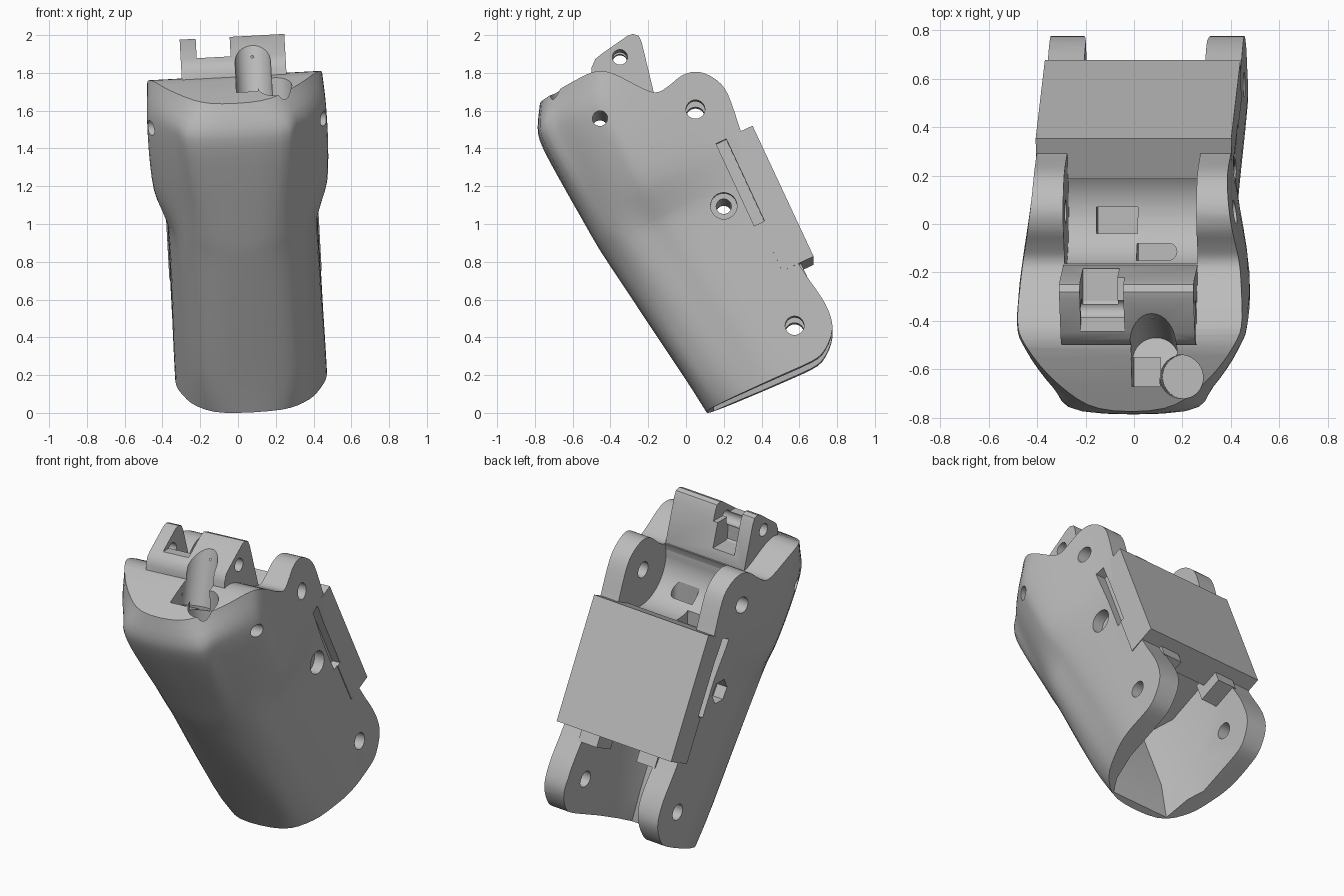
import bpy, bmesh, math
from mathutils import Matrix, Vector

cube = bpy.data.objects.get("Cube")
if cube:
    bpy.data.objects.remove(cube)

grey = bpy.data.materials.new("light_grey")
grey.use_nodes = True
grey.diffuse_color = (0.5, 0.5, 0.5, 1)
grey.node_tree.nodes["Principled BSDF"].inputs["Base Color"].default_value = (0.5, 0.5, 0.5, 1)

TILT = Matrix.Rotation(math.radians(25), 4, 'X')   # long axis leans towards the front
FLAT = Matrix.Identity(4)


def spline(pts, n=4):
    """Smooth curve through the points."""
    pts = [Vector(p) for p in pts]
    pts = [pts[0]] + pts + [pts[-1]]
    out = []
    for a, b, c, d in zip(pts, pts[1:], pts[2:], pts[3:]):
        for i in range(n):
            t = i / n
            out.append(0.5 * (2 * b + (c - a) * t + (2 * a - 5 * b + 4 * c - d) * t * t
                              + (3 * b - a - 3 * c + d) * t ** 3))
    return out + [pts[-1]]


def loft(name, rings, matrix=FLAT):
    """Closed solid through rings of equal point count."""
    bm = bmesh.new()
    loops = [[bm.verts.new(matrix @ Vector(p)) for p in ring] for ring in rings]
    count = len(loops[0])
    for lo, hi in zip(loops, loops[1:]):
        for i in range(count):
            j = (i + 1) % count
            bm.faces.new((lo[i], lo[j], hi[j], hi[i]))
    bm.faces.new(loops[0])
    bm.faces.new(loops[-1])
    bmesh.ops.recalc_face_normals(bm, faces=bm.faces)
    mesh = bpy.data.meshes.new(name)
    bm.to_mesh(mesh)
    bm.free()
    mesh.materials.append(grey)
    obj = bpy.data.objects.new(name, mesh)
    bpy.context.collection.objects.link(obj)
    return obj


def prism(name, pts, x0, x1, matrix=FLAT):
    """Side profile extruded across the width."""
    return loft(name, [[(x, p[0], p[1]) for p in pts] for x in (x0, x1)], matrix)


def box(name, x, y, z, matrix=FLAT):
    pts = [(y[0], z[0]), (y[1], z[0]), (y[1], z[1]), (y[0], z[1])]
    return prism(name, pts, x[0], x[1], matrix)


def rod(name, p, q, r, n=32):
    p, q = Vector(p), Vector(q)
    turn = (q - p).to_track_quat('Z', 'Y')
    ring = [turn @ Vector((r * math.cos(2 * math.pi * i / n),
                           r * math.sin(2 * math.pi * i / n), 0)) for i in range(n)]
    return loft(name, [[p + v for v in ring], [q + v for v in ring]])


def cross_rod(name, y, z, r, x0=-0.8, x1=0.8, n=32):
    return rod(name, (x0, y, z), (x1, y, z), r, n)


def combine(target, others, operation='DIFFERENCE'):
    bpy.context.view_layer.objects.active = target
    for other in others:
        other.hide_render = True
        mod = target.modifiers.new("cut", 'BOOLEAN')
        mod.operation, mod.solver, mod.object = operation, 'EXACT', other
        bpy.ops.object.modifier_apply(modifier=mod.name)
        bpy.data.objects.remove(other)


# Shell: faceted front, narrow flanks below, wider top (height, front, flat, corner, half width)
stations = [(-0.2, 0.13, 0.1, 0.28, 0.4), (0.1, 0.095, 0.18, 0.31, 0.4),
            (0.5, 0.035, 0.17, 0.31, 0.395), (0.9, -0.025, 0.14, 0.31, 0.395),
            (1.02, -0.04, 0.15, 0.31, 0.415), (1.18, -0.053, 0.17, 0.315, 0.46),
            (1.4, -0.07, 0.2, 0.325, 0.475), (1.6, -0.08, 0.22, 0.33, 0.475),
            (1.7, -0.06, 0.21, 0.33, 0.47), (1.82, 0.01, 0.13, 0.3, 0.46),
            (2.0, 0.11, 0.11, 0.28, 0.45)]


def section(v, front, flat, corner, w):
    half = [(flat, front), (corner, front + 0.11), (w * 0.93, front + 0.28),
            (w, front + 0.42), (0.3 * w + 0.28, 0.72), (0.4, 0.9), (0.4, 1.0)]
    outline = [(-x, u) for x, u in reversed(half)] + half
    return [(p[0], p[1], v) for p in spline(outline)]


body = loft("body", [section(*s) for s in spline(stations, 3)], TILT)

# Side outline trims the shell: top rim, rear ears, lower ears, sloping base
top_curve = spline([(-0.72, 1.67), (-0.6, 1.735), (-0.48, 1.785), (-0.38, 1.77), (-0.22, 1.69),
                    (-0.15, 1.675), (-0.09, 1.71), (-0.02, 1.765), (0.06, 1.785), (0.15, 1.75),
                    (0.22, 1.67), (0.29, 1.47)])
low_curve = spline([(0.6, 0.76), (0.64, 0.7), (0.74, 0.55), (0.775, 0.42), (0.72, 0.29),
                    (0.62, 0.228)])
outline = [(-1.2, 1.4), *top_curve, *low_curve, (-0.1, -0.09), (-0.6, 0.2)]
combine(body, [prism("outline", outline, -0.7, 0.7)], 'INTERSECT')

# Joint saddle between the rear ears, with two openings in its floor
GAP = 0.275
combine(body, [cross_rod("saddle", 0.05, 1.585, 0.23, -GAP, GAP, 64),
               box("ear_gap", (-GAP, GAP), (0.75, 1.2), (1.2, 2.0), TILT),
               box("saddle_window", (-0.16, 0.01), (-0.04, 0.07), (1.25, 1.5)),
               box("saddle_port", (0.01, 0.14), (-0.15, -0.08), (1.25, 1.5)),
               rod("port_end", (0.14, -0.115, 1.25), (0.14, -0.115, 1.5), 0.035)])

# Open socket between the lower ears, flared at its mouth
flare = [(-0.24, 0.06), (0.24, 0.06), (0.3, 0.4), (0.3, 1.3), (-0.3, 1.3), (-0.3, 0.4)]
inner = [(-0.16, 0.22), (0.16, 0.22), (0.25, 0.4), (0.25, 1.3), (-0.25, 1.3), (-0.25, 0.4)]
levels = ((flare, -0.25), (inner, 0.15), (inner, 0.62))
combine(body, [loft("socket", [[(x, u, v) for x, u in pts] for pts, v in levels], TILT)])

# Back cover block and small stops below it
cover = box("back_cover", (-0.404, 0.404), (0.77, 0.953), (0.445, 1.21), TILT)
for side, label in ((-1, "right"), (1, "left")):
    xs = sorted((side * 0.14, side * 0.27))
    box(label + "_stop", xs, (0.72, 0.88), (0.37, 0.5), TILT)

# Rail slots on both flanks
for side in (-1, 1):
    xs = sorted((side * 0.35, side * 0.6))
    for target in (body, cover):
        combine(target, [box("slot", xs, (0.737, 0.797), (0.725, 1.205), TILT)])

# Hinge tab on top, with a notch that leaves one narrow and one wide lug
tab_profile = [(-0.5, 1.6), (-0.5, 1.815), (-0.48, 1.86), (-0.45, 1.885), (-0.31, 1.983),
               (-0.28, 1.993), (-0.25, 1.983), (-0.235, 1.95), (-0.17, 1.68), (-0.19, 1.5)]
tab = prism("hinge_tab", tab_profile, -0.28, 0.275)
combine(tab, [box("notch", (-0.195, -0.015), (-0.7, 0), (1.89, 2.2)),
              box("deep_notch", (-0.195, -0.045), (-0.33, 0), (1.74, 2.2)),
              cross_rod("tab_pin", -0.35, 1.87, 0.04)])

# Cord groove down the front of the tab and pockets in the top face
for target in (tab, body):
    combine(target, [rod("groove", (0.1, -0.56, 1.64), (0.1, -0.39, 2.2), 0.095)])
combine(body, [box("square_pocket", (0.005, 0.12), (-0.67, -0.55), (1.56, 1.9)),
               rod("round_pocket", (0.21, -0.63, 1.5), (0.21, -0.63, 1.9), 0.09)])

# Pin holes across the body, with a round recess on one flank and a hexagon on the other
for y, z, r in ((-0.455, 1.535, 0.04), (0.05, 1.585, 0.05), (0.2, 1.075, 0.04), (0.575, 0.44, 0.05)):
    combine(body, [cross_rod("pin_hole", y, z, r)])
combine(body, [cross_rod("round_recess", 0.2, 1.075, 0.07, 0.33, 0.7),
               cross_rod("hex_recess", 0.2, 1.075, 0.075, -0.7, -0.33, 6)])

# Lean everything sideways, stand it on the ground and shade it
parts = [o for o in bpy.context.collection.objects
         if o.type == 'MESH' and o.data.materials and o.data.materials[0] == grey]
lean = Matrix.Translation((0.08, 0, 0)) @ Matrix.Rotation(math.radians(-3.15), 4, 'Y')
for o in parts:
    o.data.transform(lean)
lowest = min(v.co.z for o in parts for v in o.data.vertices)
bpy.ops.object.select_all(action='DESELECT')
for o in parts:
    o.data.transform(Matrix.Translation((0, 0, -lowest)))
    o.select_set(True)
bpy.context.view_layer.objects.active = body
bpy.ops.object.shade_smooth_by_angle(angle=math.radians(30))
